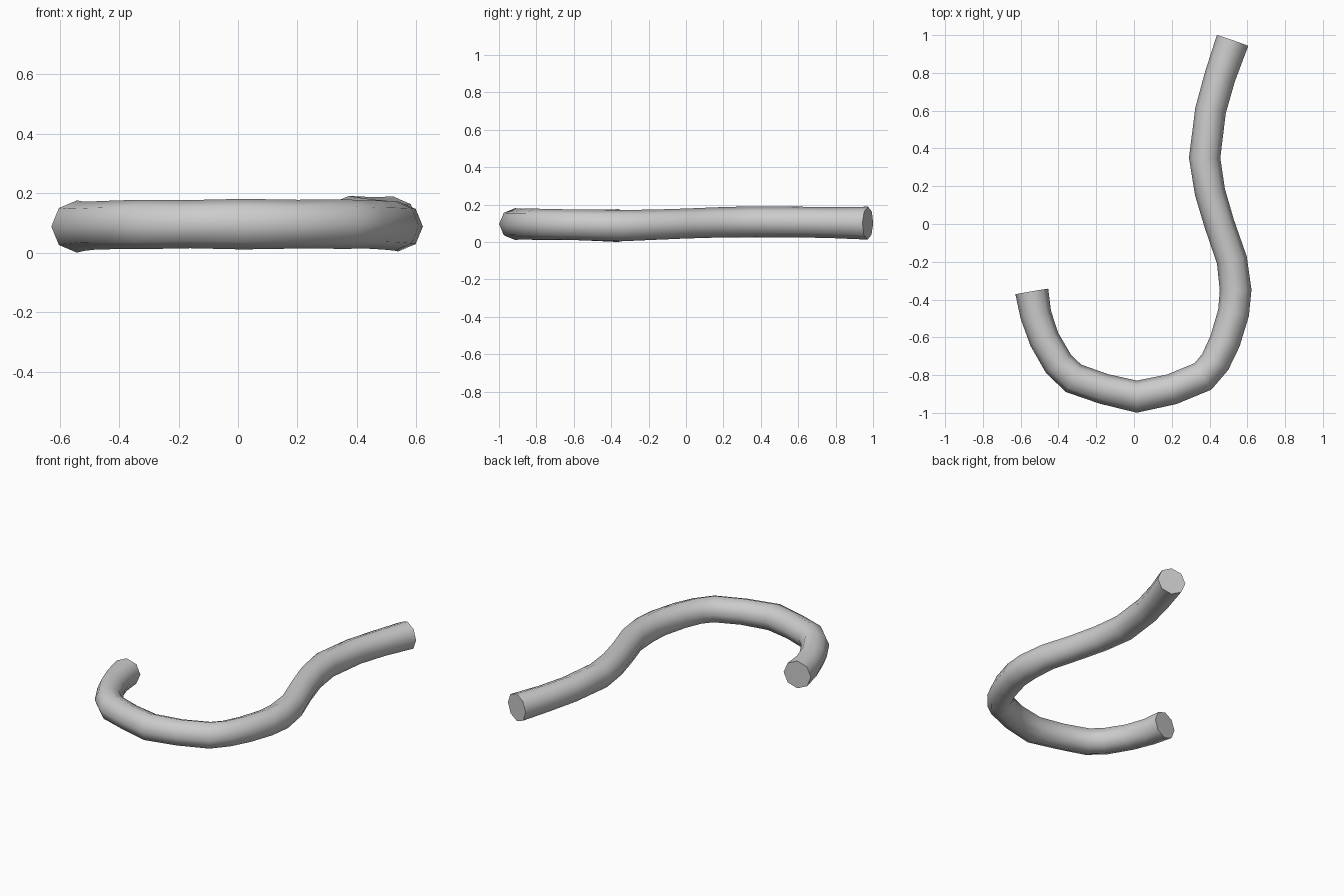
import bpy, bmesh, math
from mathutils import Vector

if "Cube" in bpy.data.objects:
    bpy.data.objects.remove(bpy.data.objects["Cube"])

# centre line of the hook: x, y, z, radius
PATH = [
    (0.522, 0.972, 0.105, 0.088), (0.455, 0.78, 0.108, 0.083), (0.405, 0.60, 0.111, 0.082),
    (0.374, 0.35, 0.112, 0.083), (0.402, 0.17, 0.109, 0.081), (0.452, 0.0, 0.103, 0.08),
    (0.518, -0.19, 0.096, 0.081), (0.538, -0.35, 0.092, 0.084), (0.527, -0.47, 0.094, 0.083),
    (0.482, -0.62, 0.097, 0.082), (0.43, -0.73, 0.099, 0.081), (0.365, -0.807, 0.1, 0.083),
    (0.20, -0.875, 0.1, 0.082), (0.015, -0.914, 0.1, 0.085), (-0.16, -0.873, 0.1, 0.081),
    (-0.32, -0.817, 0.099, 0.083), (-0.40, -0.74, 0.098, 0.082), (-0.475, -0.61, 0.096, 0.081),
    (-0.52, -0.48, 0.093, 0.083), (-0.541, -0.357, 0.092, 0.088),
]
SIDES = 8

# sweep an octagon along the centre line
bm = bmesh.new()
rings = []
for i, (x, y, z, r) in enumerate(PATH):
    a = Vector(PATH[max(i - 1, 0)][:3])
    b = Vector(PATH[min(i + 1, len(PATH) - 1)][:3])
    tangent = (b - a).normalized()
    side = tangent.cross(Vector((0, 0, 1))).normalized()
    up = side.cross(tangent)
    ring = []
    for k in range(SIDES):
        t = 2 * math.pi * k / SIDES
        ring.append(bm.verts.new(Vector((x, y, z)) + r * (side * math.cos(t) + up * math.sin(t))))
    rings.append(ring)
for p, q in zip(rings, rings[1:]):
    for k in range(SIDES):
        n = (k + 1) % SIDES
        bm.faces.new((p[k], p[n], q[n], q[k]))

# flat end caps
bm.faces.new(rings[0])
bm.faces.new(rings[-1])
bmesh.ops.recalc_face_normals(bm, faces=bm.faces)

mesh = bpy.data.meshes.new("curved_hook")
bm.to_mesh(mesh)
bm.free()
low = min(v.co.z for v in mesh.vertices)
for v in mesh.vertices:
    v.co.z -= low
hook = bpy.data.objects.new("curved_hook", mesh)
bpy.context.collection.objects.link(hook)
bpy.context.view_layer.objects.active = hook
hook.select_set(True)
bpy.ops.object.shade_smooth_by_angle(angle=math.radians(60))
